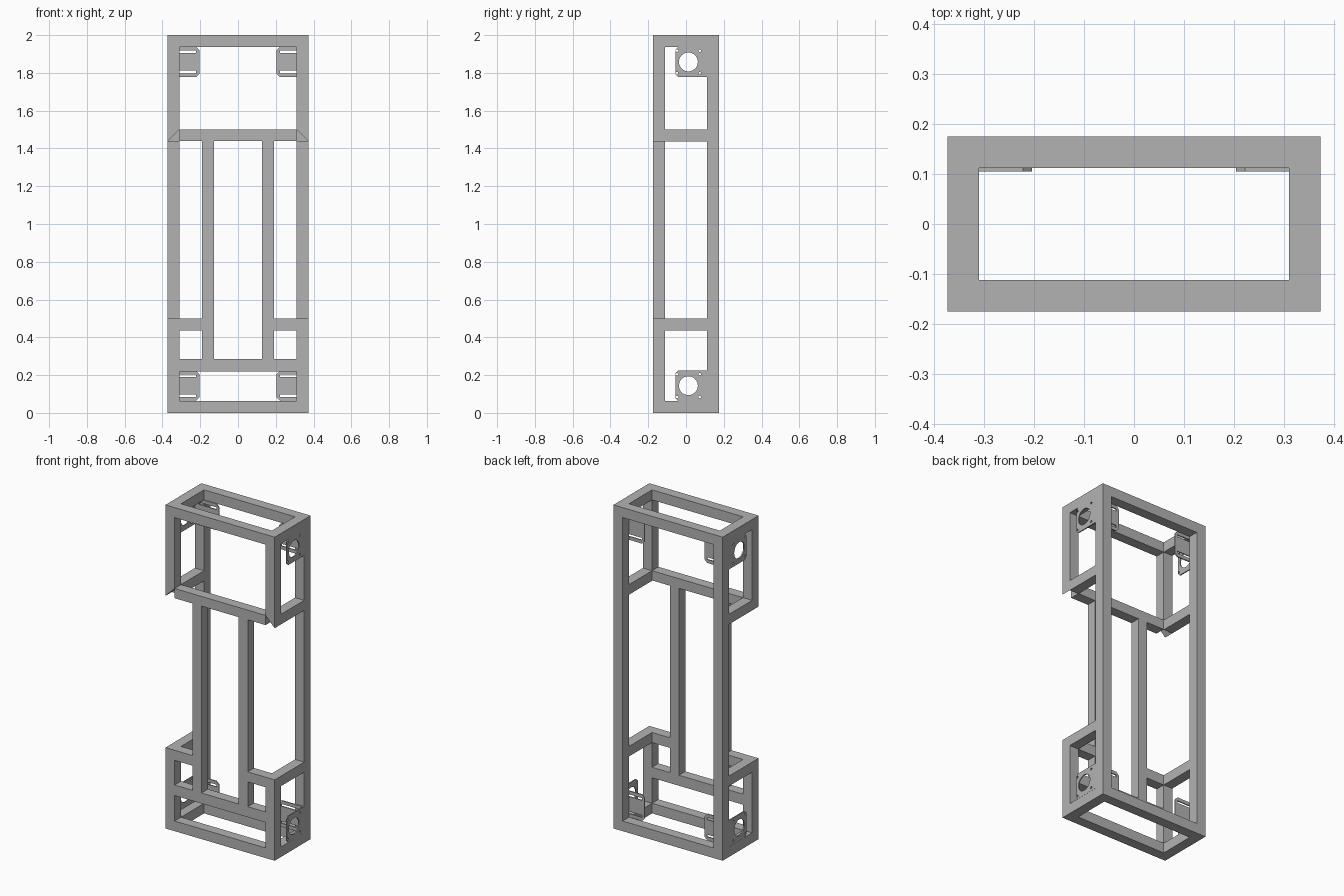
import bpy
import bmesh
from math import cos, sin, tau
from mathutils import Matrix

cube = bpy.data.objects.get("Cube")
if cube:
    bpy.data.objects.remove(cube)

# Overall half sizes, beam width and sheet thickness
X, Y, H, B, T = 0.3735, 0.175, 2.0, 0.0625, 0.007
XI, YI = X - B, Y - B

steel = bpy.data.materials.new("grey_steel")
steel.use_nodes = True
GREY = (0.45, 0.45, 0.45, 1)
steel.diffuse_color = GREY
steel.node_tree.nodes["Principled BSDF"].inputs["Base Color"].default_value = GREY


def add_object(name, mesh):
    mesh.materials.clear()
    mesh.materials.append(steel)
    obj = bpy.data.objects.new(name, mesh)
    bpy.context.collection.objects.link(obj)
    return obj


def beam(name, x, y, z, mitre=0):
    """Box between pairs of limits; mitre raises the bottom on the inner x side."""
    bm = bmesh.new()
    bmesh.ops.create_cube(bm, size=1)
    for v in bm.verts:
        px, py, pz = (lim[int(c > 0)] for c, lim in zip(v.co, (x, y, z)))
        if mitre and v.co.z < 0 and v.co.x * mitre < 0:
            pz += B
        v.co = (px, py, pz)
    mesh = bpy.data.meshes.new(name)
    bm.to_mesh(mesh)
    bm.free()
    return add_object(name, mesh)


def circle(cx, cy, r, n):
    return [(cx + r * cos(tau * i / n), cy + r * sin(tau * i / n)) for i in range(n)]


def rect(x0, x1, y0, y1):
    return [(x0, y0), (x1, y0), (x1, y1), (x0, y1)]


def chamfered(x0, x1, y0, y1, c):
    """Rectangle with both corners at x0 cut off."""
    return [(x0 + c, y0), (x1, y0), (x1, y1), (x0 + c, y1), (x0, y1 - c), (x0, y0 + c)]


def plate(name, outlines, matrix):
    """Sheet with holes: first outline is the edge, the others are cut out."""
    curve = bpy.data.curves.new(name, 'CURVE')
    curve.dimensions = '2D'
    curve.fill_mode = 'BOTH'
    curve.extrude = T / 2
    for pts in outlines:
        s = curve.splines.new('POLY')
        s.points.add(len(pts) - 1)
        for p, (u, v) in zip(s.points, pts):
            p.co = (u, v, 0, 1)
        s.use_cyclic_u = True
    temp = bpy.data.objects.new(name + "_outline", curve)
    bpy.context.collection.objects.link(temp)
    deps = bpy.context.evaluated_depsgraph_get()
    mesh = bpy.data.meshes.new_from_object(temp.evaluated_get(deps))
    bpy.data.objects.remove(temp)
    mesh.transform(matrix)
    if matrix.determinant() < 0:
        mesh.flip_normals()
    for poly in mesh.polygons:
        poly.use_smooth = False
    return add_object(name, mesh)


FRONT, BACK, SPAN = (-Y, -YI), (YI, Y), (-YI, YI)

# Top and bottom rings
for level, z in (("bottom", (0, B)), ("top", (H - B, H))):
    beam(level + "_front_rail", (-X, X), FRONT, z)
    beam(level + "_back_rail", (-X, X), BACK, z)
    beam(level + "_right_rail", (-X, -XI), SPAN, z)
    beam(level + "_left_rail", (XI, X), SPAN, z)

# Front crossbeams
beam("upper_front_crossbeam", (-XI, XI), FRONT, (1.44, 1.50))
beam("lower_front_crossbeam", (-XI, XI), FRONT, (0.22, 0.285))

for side, s in (("left", 1), ("right", -1)):
    def span(a, b):
        return tuple(sorted((s * a, s * b)))

    # Posts, the upper front one ending in a mitre
    beam(side + "_back_post", span(XI, X), BACK, (B, H - B))
    beam(side + "_lower_front_post", span(XI, X), FRONT, (B, 0.50))
    beam(side + "_upper_front_post", span(XI, X), FRONT, (1.4375, H - B), mitre=s)
    # Inner uprights and short rails
    beam(side + "_inner_upright", span(0.127, 0.1895), FRONT, (0.285, 1.44))
    beam(side + "_short_front_rail", span(0.1895, XI), FRONT, (0.4375, 0.50))
    beam(side + "_lower_side_rail", span(XI, X), SPAN, (0.4375, 0.50))
    beam(side + "_upper_side_rail", span(XI, X), SPAN, (1.4375, 1.50))

    # Angle brackets with a bored side plate and a slotted back plate
    mirror = Matrix.Diagonal((s, 1, 1, 1))
    side_m = mirror @ Matrix(((0, 0, 1, X - T / 2), (1, 0, 0, 0), (0, 1, 0, 0), (0, 0, 0, 1)))
    back_m = mirror @ Matrix(((1, 0, 0, 0), (0, 0, -1, YI - T / 2), (0, 1, 0, 0), (0, 0, 0, 1)))
    for level, cz in (("lower", 0.144), ("upper", 1.858)):
        z0, z1 = cz - 0.081, cz + 0.081
        screws = [circle(0.0125 + a, cz + b, 0.007, 12)
                  for a in (-0.06, 0.06) for b in (-0.06, 0.06)]
        plate(f"{side}_{level}_bracket_side",
              [chamfered(-0.056, YI, z0, z1, 0.016), circle(0.0125, cz, 0.05, 40)] + screws, side_m)
        slots = [rect(0.222, 0.34, cz + d - 0.007, cz + d + 0.007) for d in (-0.053, 0.053)]
        plate(f"{side}_{level}_bracket_back",
              [chamfered(0.205, X - T, z0, z1, 0.018)] + slots, back_m)
